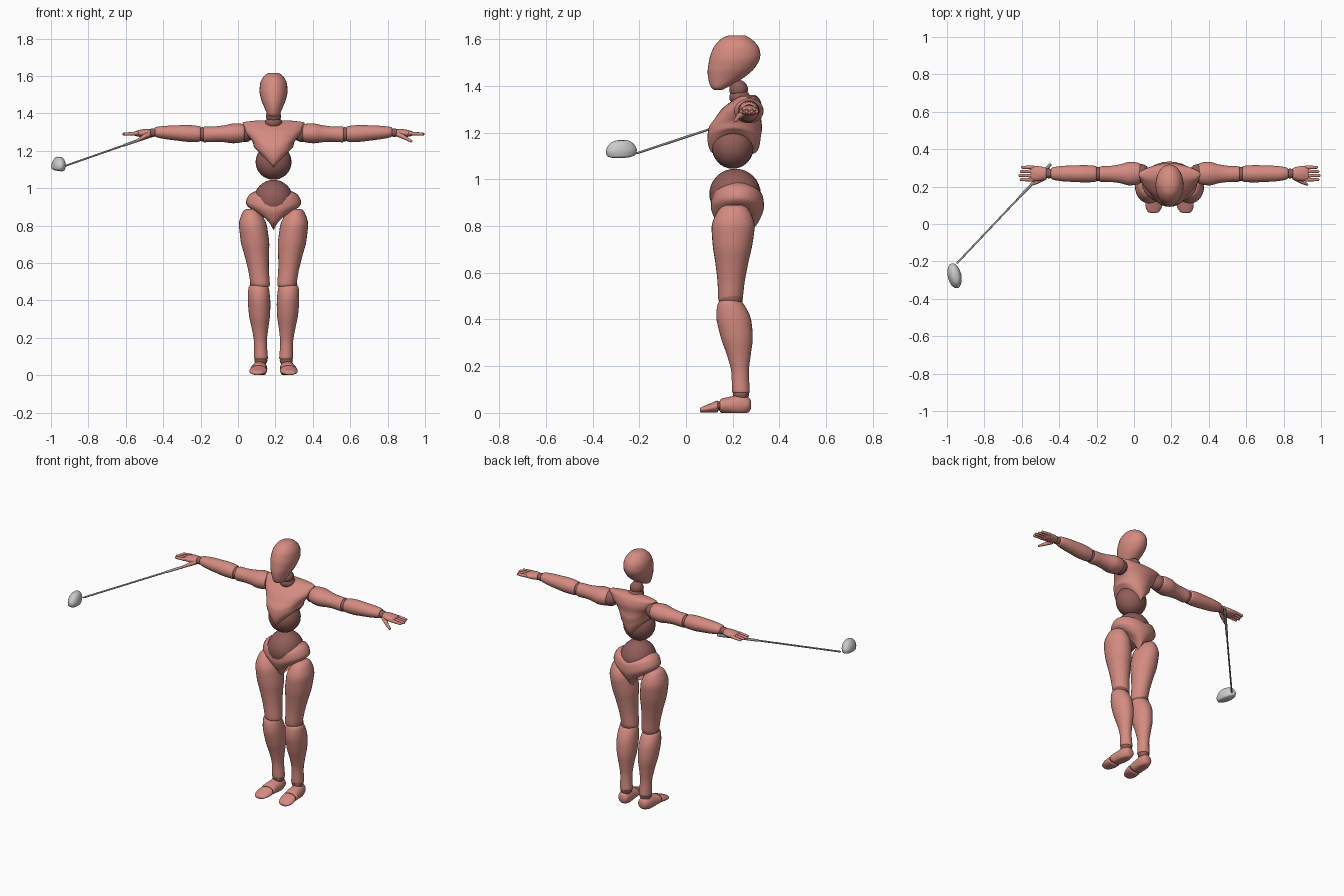
import bpy, bmesh, math
from mathutils import Vector, Matrix

cube = bpy.data.objects.get("Cube")
if cube:
    bpy.data.objects.remove(cube, do_unlink=True)

MID = 0.19      # x of the body's mirror plane
parts = []


def material(name, rgb):
    mat = bpy.data.materials.new(name)
    mat.use_nodes = True
    mat.diffuse_color = (*rgb, 1)
    bsdf = mat.node_tree.nodes["Principled BSDF"]
    bsdf.inputs["Base Color"].default_value = (*rgb, 1)
    return mat


SKIN = material("salmon", (0.66, 0.26, 0.22))
JOINT = material("dark_salmon", (0.28, 0.11, 0.1))
STEEL = material("light_grey", (0.6, 0.6, 0.6))
SHAFT = material("mid_grey", (0.36, 0.36, 0.36))


def finish(name, bm, mat):
    bmesh.ops.recalc_face_normals(bm, faces=bm.faces)
    mesh = bpy.data.meshes.new(name)
    bm.to_mesh(mesh)
    bm.free()
    mesh.materials.append(mat)
    part = bpy.data.objects.new(name, mesh)
    bpy.context.collection.objects.link(part)
    parts.append(part)
    return part


def refine(rows, steps=4):
    """Monotone cubic interpolation between cross-sections."""
    deltas = [[b - a for a, b in zip(p, q)] for p, q in zip(rows, rows[1:])]
    slopes = [deltas[0]]
    for p, q in zip(deltas, deltas[1:]):
        slopes.append([2 * a * b / (a + b) if a * b > 0 else 0 for a, b in zip(p, q)])
    slopes.append(deltas[-1])
    out = []
    for i in range(len(deltas)):
        for k in range(steps):
            t = k / steps
            out.append([a + t * u + t * t * (3 * (b - a) - 2 * u - v)
                        + t ** 3 * (2 * (a - b) + u + v)
                        for a, b, u, v in zip(rows[i], rows[i + 1], slopes[i], slopes[i + 1])])
    return out + [rows[-1]]


def loft(name, start, end, wide, deep, side=1, bow=0, arch=(0, 0), mat=SKIN, mid=MID, count=28):
    """Evenly spaced ellipses from start to end, with rounded ends.
    bow bends the middle along y; arch lifts the sides at the start and end."""
    start, end = Vector(start), Vector(end)
    along = end - start
    axis = max(range(3), key=lambda i: abs(along[i]))
    across = [i for i in range(3) if i != axis]
    rows = []
    for i, (w, d) in enumerate(zip(wide, deep)):
        t = i / (len(wide) - 1)
        p = start + along * t
        p.y += bow * math.sin(math.pi * t)
        rows.append((*p, w, d, arch[0] + (arch[1] - arch[0]) * t * (2 - t)))

    def cap(row, direction):
        x, y, z, w, d, lift = row
        p = Vector((x, y, z)) + direction * min(w, d) / 4
        return (*p, w * 0.6, d * 0.6, lift)

    unit = along.normalized()
    rows = [cap(rows[0], -unit)] + rows + [cap(rows[-1], unit)]
    bm = bmesh.new()
    rings = []
    for *centre, w, d, lift in refine(rows):
        ring = []
        for k in range(count):
            c, s = math.cos(math.tau * k / count), math.sin(math.tau * k / count)
            p = list(centre)
            p[across[0]] += w * c
            p[across[1]] += d * s
            p[2] += lift * abs(c)
            ring.append(bm.verts.new((mid + side * p[0], p[1], max(p[2], 0))))
        rings.append(ring)
    for p, q in zip(rings, rings[1:]):
        for k in range(count):
            j = (k + 1) % count
            bm.faces.new((p[k], p[j], q[j], q[k]))
    bm.faces.new(rings[0])
    bm.faces.new(rings[-1])
    return finish(name, bm, mat)


def ball(name, centre, radii, side=1):
    x, y, z = centre
    bm = bmesh.new()
    bmesh.ops.create_uvsphere(bm, u_segments=28, v_segments=16, radius=1)
    bmesh.ops.scale(bm, vec=radii, verts=bm.verts)
    bmesh.ops.translate(bm, vec=(MID + side * x, y, z), verts=bm.verts)
    finish(name, bm, JOINT)


def rod(name, p, q, start_radius, end_radius, mat=SKIN):
    """Tapered rod with rounded ends."""
    p, q = Vector(p), Vector(q)
    turn = (q - p).to_track_quat("Z", "Y").to_matrix().to_4x4()
    bm = bmesh.new()
    bmesh.ops.create_cone(bm, segments=14, radius1=start_radius, radius2=end_radius,
                          depth=(q - p).length, cap_ends=True,
                          matrix=Matrix.Translation((p + q) / 2) @ turn)
    for centre, radius in ((p, start_radius), (q, end_radius)):
        bmesh.ops.create_uvsphere(bm, u_segments=14, v_segments=8, radius=radius,
                                  matrix=Matrix.Translation(centre) @ turn)
    finish(name, bm, mat)


# Head and neck
loft("head", (0, .14, 1.39), (0, .215, 1.605), bow=.025,
     wide=(.03, .05, .067, .075, .071, .045), deep=(.03, .075, .1, .108, .098, .058))
ball("neck", (0, .225, 1.385), (.04, .04, .04))
ball("neck_base", (0, .23, 1.35), (.045, .045, .035))

# Torso
loft("chest", (0, .205, 1.12), (0, .265, 1.35), bow=-.02, arch=(.085, 0),
     wide=(.09, .105, .11, .13, .155, .165), deep=(.1, .113, .115, .1, .085, .045))
ball("abdomen", (0, .2, 1.14), (.096, .09, .095))
ball("waist", (0, .21, .937), (.105, .11, .108))
loft("pelvis", (0, .22, .79), (0, .22, .93), arch=(.07, .035),
     wide=(.06, .12, .148, .13), deep=(.07, .1, .114, .108))

for side, word in ((1, "left_"), (-1, "right_")):
    # Legs
    loft(word + "thigh", (.07, .19, .48), (.12, .205, .88), side=side,
         wide=(.05, .055, .065, .076, .075, .04), deep=(.05, .058, .07, .085, .092, .055))
    ball(word + "knee", (.077, .193, .485), (.05, .05, .045), side)
    loft(word + "shin", (.067, .235, .09), (.08, .19, .475), side=side, bow=.01,
         wide=(.037, .034, .043, .056, .06, .052), deep=(.038, .037, .05, .068, .074, .05))
    ball(word + "ankle", (.068, .235, .08), (.035, .035, .03), side)
    loft(word + "foot", (.07, .27, .035), (.08, .15, .03), side=side,
         wide=(.03, .04, .042, .045), deep=(.03, .045, .038, .03))
    ball(word + "toe_joint", (.08, .14, .03), (.038, .02, .02), side)
    loft(word + "toes", (.08, .133, .027), (.087, .062, .012), side=side,
         wide=(.045, .047, .042, .026), deep=(.026, .021, .016, .01))

    # Arms
    ball(word + "shoulder", (.15, .27, 1.295), (.045, .05, .048), side)
    loft(word + "upper_arm", (.16, .27, 1.295), (.37, .267, 1.287), side=side,
         wide=(.055, .063, .05, .043, .041), deep=(.047, .053, .045, .041, .042))
    ball(word + "elbow", (.38, .267, 1.288), (.036, .038, .038), side)
    loft(word + "forearm", (.395, .268, 1.29), (.63, .27, 1.3), side=side,
         wide=(.042, .046, .044, .041, .03), deep=(.041, .045, .041, .036, .026))
    ball(word + "wrist", (.645, .27, 1.297), (.026, .026, .023), side)
    loft(word + "palm", (.66, .27, 1.296), (.74, .27, 1.292), side=side,
         wide=(.028, .037, .04, .037), deep=(.019, .021, .019, .012))
    for i, finger in enumerate(("first", "middle", "ring", "little")):
        y = .237 + .022 * i
        tip = .8 - .007 * abs(i - 1)
        rod(word + finger + "_finger", (MID + side * .73, y, 1.293),
            (MID + side * tip, y, 1.289), .01, .008)
    knuckle = (MID + side * .705, .225, 1.268)
    rod(word + "thumb_base", (MID + side * .67, .248, 1.287), knuckle, .015, .01)
    rod(word + "thumb_tip", knuckle, (MID + side * .735, .212, 1.252), .01, .007)

# Club
top, end = Vector((-.45, .315, 1.285)), Vector((-.945, -.208, 1.112))
grip_end = top.lerp(end, .32)
rod("club_grip", top, grip_end, .009, .007, SHAFT)
rod("club_shaft", grip_end, end, .005, .005, SHAFT)
club_head = loft("club_head", (0, 0, .01), (0, 0, .07), mat=STEEL, mid=0,
                 wide=(.034, .036, .032, .02), deep=(.062, .068, .06, .038))
club_head.location = (-.963, -.276, 1.092)
club_head.rotation_euler = (.06, .12, math.radians(13))

# Smooth shading
bpy.ops.object.select_all(action="DESELECT")
for part in parts:
    part.select_set(True)
bpy.context.view_layer.objects.active = parts[0]
bpy.ops.object.shade_smooth_by_angle(angle=math.radians(45))
